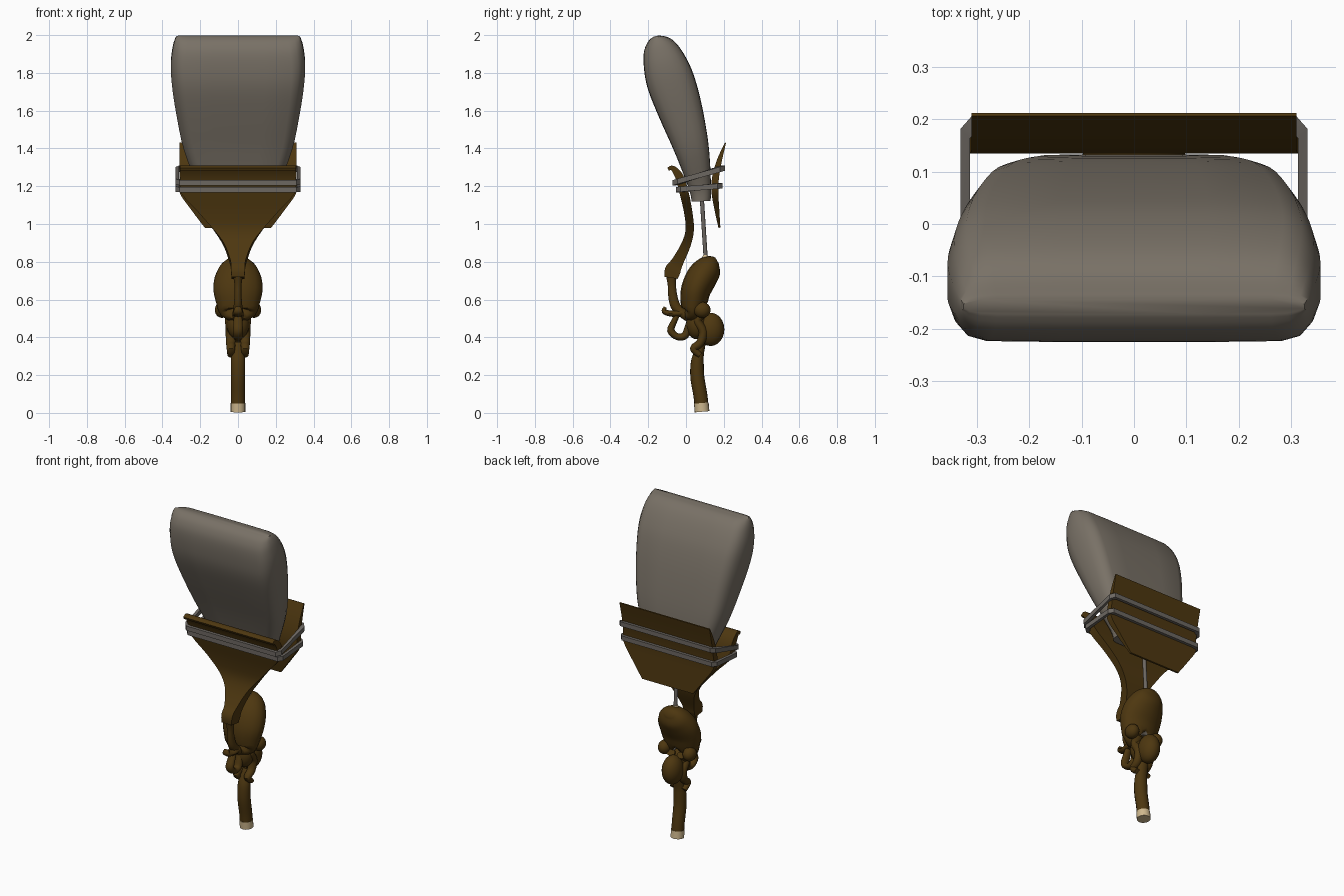
import bpy, bmesh, math
from mathutils import Vector

if "Cube" in bpy.data.objects:
    bpy.data.objects.remove(bpy.data.objects["Cube"])


def material(name, rgb):
    m = bpy.data.materials.new(name)
    m.diffuse_color = (*rgb, 1)
    m.use_nodes = True
    m.node_tree.nodes["Principled BSDF"].inputs["Base Color"].default_value = m.diffuse_color
    return m


STONE = material("warm grey", (0.19, 0.165, 0.133))
METAL = material("metal grey", (0.15, 0.135, 0.12))
WOOD = material("dark wood", (0.075, 0.038, 0.005))
CREAM = material("cream", (0.62, 0.48, 0.27))

# Unit cross-sections (x, depth)
ROUND = [(math.cos(i * math.pi / 8), math.sin(i * math.pi / 8)) for i in range(16)]
BOX = [(1, -1), (1, 1), (-1, 1), (-1, -1)]
Q = [(1, 0.3), (0.965, 0.62), (0.9, 0.88), (0.8, 0.98), (0.4, 1)]
HALF = Q + [(-x, y) for x, y in reversed(Q)]
PAD = HALF + [(-x, -y) for x, y in HALF]


def finish(name, bm, mats, angle=40):
    bmesh.ops.recalc_face_normals(bm, faces=bm.faces)
    me = bpy.data.meshes.new(name)
    bm.to_mesh(me)
    bm.free()
    ob = bpy.data.objects.new(name, me)
    bpy.context.collection.objects.link(ob)
    for m in mats:
        me.materials.append(m)
    bpy.ops.object.select_all(action='DESELECT')
    ob.select_set(True)
    bpy.context.view_layer.objects.active = ob
    bpy.ops.object.shade_smooth_by_angle(angle=math.radians(angle))
    return ob


def catmull(rows, steps):
    out = []
    for i in range(len(rows) - 1):
        a, b = rows[max(i - 1, 0)], rows[i]
        c, d = rows[i + 1], rows[min(i + 2, len(rows) - 1)]
        for s in range(steps):
            t = s / steps
            out.append([0.5 * (2 * q + (r - p) * t + (2 * p - 5 * q + 4 * r - w) * t * t
                               + (3 * q - p - 3 * r + w) * t ** 3)
                        for p, q, r, w in zip(a, b, c, d)])
    return out + [list(rows[-1])]


def loft(name, rows, section, mat, steps=4, x=0.0):
    """rows: (y, z, half width, half depth) along a path in the side plane"""
    rows = catmull(rows, steps)
    bm = bmesh.new()
    rings = []
    for i, (y, z, w, d) in enumerate(rows):
        a, b = rows[max(i - 1, 0)], rows[min(i + 1, len(rows) - 1)]
        t = Vector((0, b[0] - a[0], b[1] - a[1])).normalized()
        n = Vector((0, t.z, -t.y))
        rings.append([bm.verts.new(Vector((x + u * w, y, z)) + n * v * d) for u, v in section])
    k = len(section)
    for r, s in zip(rings, rings[1:]):
        for j in range(k):
            bm.faces.new((r[j], r[(j + 1) % k], s[(j + 1) % k], s[j]))
    bm.faces.new(rings[0])
    bm.faces.new(rings[-1])
    return finish(name, bm, [mat])


def ellipsoid(name, centre, size, mat):
    bm = bmesh.new()
    bmesh.ops.create_uvsphere(bm, u_segments=20, v_segments=12, radius=1)
    for v in bm.verts:
        v.co = Vector(c + p * s for c, p, s in zip(centre, v.co, size))
    return finish(name, bm, [mat])


# Large padded head
loft("head_block", [(0.08, 1.12, 0.20, 0.05), (0.073, 1.2, 0.215, 0.06), (0.03, 1.4, 0.287, 0.092),
                    (-0.03, 1.6, 0.328, 0.118), (-0.08, 1.75, 0.350, 0.127),
                    (-0.112, 1.85, 0.355, 0.115), (-0.138, 1.93, 0.346, 0.09),
                    (-0.152, 1.975, 0.334, 0.055), (-0.157, 1.995, 0.325, 0.015)], PAD, STONE)

# Front plate narrowing into the neck
loft("front_plate", [(-0.095, 1.29, 0.308, 0.008), (-0.07, 1.295, 0.308, 0.014),
                     (-0.035, 1.25, 0.308, 0.022), (-0.01, 1.165, 0.298, 0.024),
                     (0.012, 1.06, 0.205, 0.022), (0.02, 0.97, 0.13, 0.022),
                     (0.0, 0.89, 0.075, 0.025), (-0.045, 0.8, 0.042, 0.032),
                     (-0.07, 0.755, 0.037, 0.042), (-0.078, 0.715, 0.034, 0.035)], BOX, WOOD)

# Back plate, tapered at the bottom
loft("back_plate", [(0.209, 1.43, 0.31, 0.003), (0.178, 1.34, 0.31, 0.013), (0.157, 1.25, 0.31, 0.018),
                    (0.153, 1.17, 0.31, 0.018), (0.163, 1.08, 0.25, 0.013),
                    (0.177, 0.98, 0.175, 0.005)], BOX, WOOD)


# Binding bands around both plates
def band(name, y0, z0, y1, z1):
    plan = [(0.30, y0), (0.322, y0 + 0.025), (0.322, y1 - 0.025), (0.30, y1)]
    plan += [(-a, b) for a, b in reversed(plan)]
    bm = bmesh.new()
    rings = []
    for a, b in plan:
        z = z0 + (z1 - z0) * (b - y0) / (y1 - y0)
        ring = []
        for s, h in ((1, 1), (1, -1), (-1, -1), (-1, 1)):
            ring.append(bm.verts.new((a + math.copysign(0.009, a) * s,
                                      b + s * (0.009 if b > 0.07 else -0.009), z + 0.014 * h)))
        rings.append(ring)
    for i, r in enumerate(rings):
        s = rings[(i + 1) % len(rings)]
        for j in range(4):
            bm.faces.new((r[j], r[(j + 1) % 4], s[(j + 1) % 4], s[j]))
    return finish(name, bm, [METAL], 30)


band("upper_band", -0.062, 1.218, 0.197, 1.296)
band("lower_band", -0.045, 1.182, 0.183, 1.202)

# Rod joining the head to the hollow shell
loft("rod", [(0.083, 1.15, 0.011, 0.011), (0.104, 0.82, 0.011, 0.011)], ROUND, METAL, 1)
loft("rod_socket", [(0.104, 0.835, 0.013, 0.013), (0.102, 0.815, 0.022, 0.02),
                    (0.1, 0.78, 0.03, 0.03)], ROUND, CREAM, 1)

# Hollow shell with an opening at the lower back
loft_rows = [(-0.005, 0.515, 0.05, 0.02), (0.025, 0.525, 0.095, 0.05), (0.04, 0.58, 0.115, 0.07),
             (0.052, 0.65, 0.13, 0.079), (0.085, 0.72, 0.123, 0.082), (0.125, 0.77, 0.095, 0.07),
             (0.15, 0.795, 0.065, 0.045), (0.165, 0.805, 0.03, 0.02)]
shell = loft("hollow_shell", loft_rows, ROUND, WOOD, 3)
bm = bmesh.new()
bm.from_mesh(shell.data)
axis = Vector((0, 0.88, -0.475)).normalized()
cut = bmesh.ops.bisect_plane(bm, geom=bm.verts[:] + bm.edges[:] + bm.faces[:],
                             plane_co=(0, 0.155, 0.66), plane_no=axis, clear_outer=True)
rim = [e for e in cut["geom_cut"] if isinstance(e, bmesh.types.BMEdge)]
lid = bmesh.ops.contextual_create(bm, geom=rim)["faces"]
shell.data.materials.append(STONE)
bmesh.ops.inset_region(bm, faces=lid, thickness=0.018)
for scale, depth in ((0.95, 0.04), (0.75, 0.03)):
    old = lid[0]
    lid = [f for f in bmesh.ops.extrude_discrete_faces(bm, faces=[old])["faces"]]
    mid = lid[0].calc_center_median()
    for v in lid[0].verts:
        v.co = mid + (v.co - mid) * scale - axis * depth
    lid[0].material_index = 1
    for e in lid[0].edges:
        for v in e.verts:
            for f in v.link_faces:
                f.material_index = 1
bmesh.ops.recalc_face_normals(bm, faces=bm.faces)
bm.to_mesh(shell.data)
bm.free()

# Knobs beside the shell and the round boss behind
for side, label in ((-1, "left"), (1, "right")):
    ellipsoid(label + "_knob", (side * 0.085, 0.085, 0.545), (0.038, 0.045, 0.042), WOOD)
    # Curled strands wrapping the joint
    loft(label + "_strand", [(0.1, 0.53, 0.03, 0.02), (0.06, 0.49, 0.03, 0.024),
                             (0.09, 0.43, 0.028, 0.024), (0.075, 0.37, 0.025, 0.022),
                             (0.04, 0.34, 0.022, 0.02), (0.075, 0.305, 0.018, 0.015)],
         ROUND, WOOD, 4, side * 0.038)
ellipsoid("round_boss", (0, 0.13, 0.442), (0.058, 0.073, 0.088), WOOD)
ellipsoid("joint_core", (0, 0.055, 0.47), (0.06, 0.055, 0.08), WOOD)

# Strap from the neck, small hook and ring loop at the front
loft("neck_strap", [(-0.078, 0.735, 0.028, 0.03), (-0.075, 0.68, 0.019, 0.022),
                    (-0.07, 0.62, 0.019, 0.024), (-0.055, 0.565, 0.023, 0.026),
                    (-0.015, 0.525, 0.028, 0.024), (0.02, 0.5, 0.03, 0.022)], ROUND, WOOD)
loft("front_hook", [(-0.11, 0.56, 0.016, 0.008), (-0.115, 0.537, 0.024, 0.014),
                    (-0.075, 0.525, 0.03, 0.016), (-0.02, 0.53, 0.03, 0.02)], ROUND, WOOD)
loft("front_loop", [(-0.04, 0.53, 0.02, 0.014), (-0.065, 0.48, 0.024, 0.016),
                    (-0.08, 0.435, 0.026, 0.02), (-0.045, 0.403, 0.026, 0.018),
                    (-0.005, 0.41, 0.025, 0.02), (0.015, 0.46, 0.024, 0.02),
                    (0.03, 0.51, 0.02, 0.016)], ROUND, WOOD)

# Lower grip with a pale end
loft("grip", [(0.085, 0.37, 0.03, 0.02), (0.07, 0.32, 0.034, 0.026), (0.06, 0.27, 0.038, 0.034),
              (0.06, 0.19, 0.038, 0.037), (0.075, 0.1, 0.037, 0.037), (0.081, 0.05, 0.037, 0.037)],
     ROUND, WOOD)
loft("grip_end", [(0.081, 0.052, 0.039, 0.039), (0.085, 0.006, 0.039, 0.039)], ROUND, CREAM, 1)
